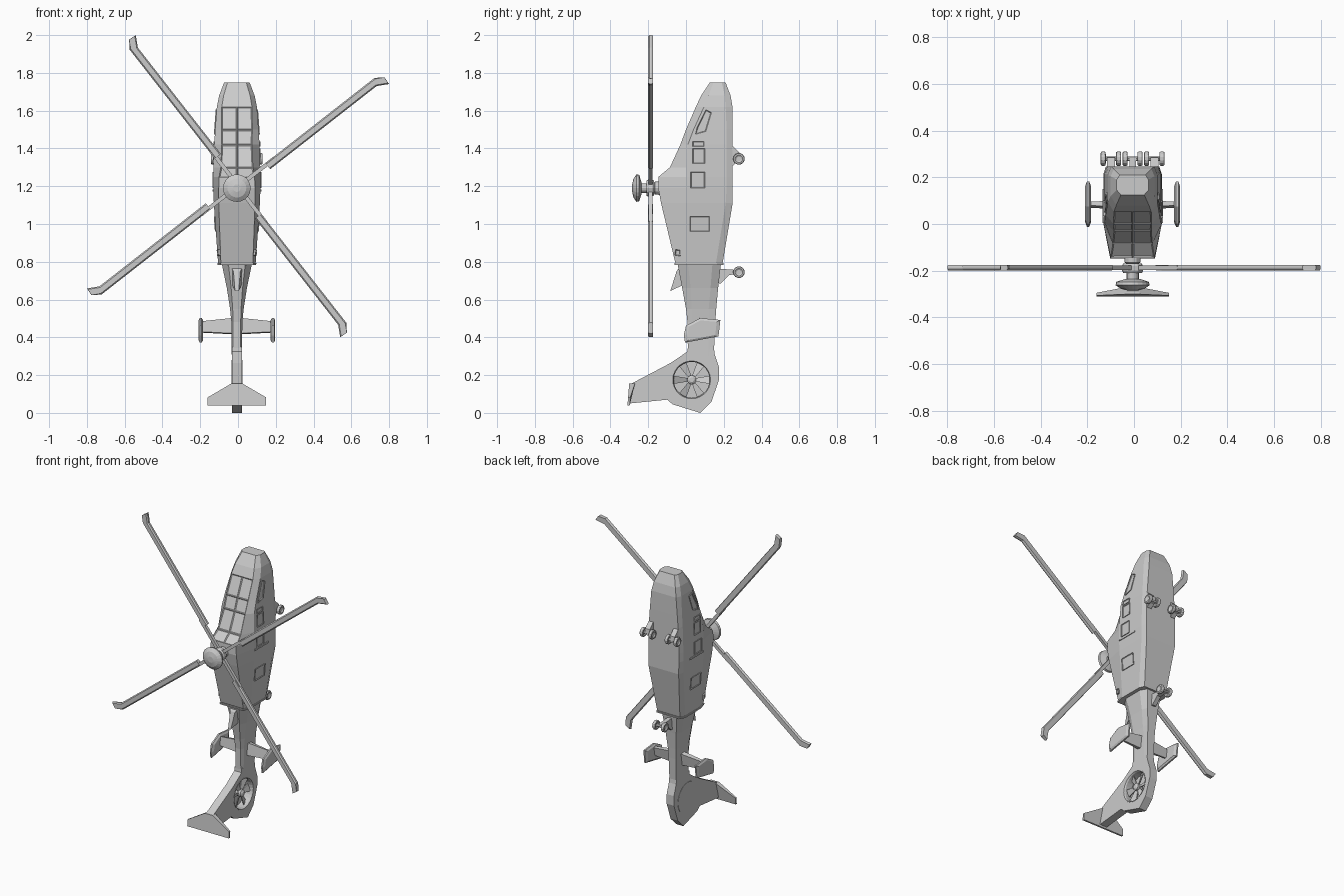
import bpy, bmesh, math
from mathutils import Vector, Matrix

if "Cube" in bpy.data.objects:
    bpy.data.objects.remove(bpy.data.objects["Cube"])

CX = -0.006  # airframe sits slightly left of the origin

def finish(bm, name):
    bmesh.ops.recalc_face_normals(bm, faces=bm.faces[:])
    me = bpy.data.meshes.new(name)
    bm.to_mesh(me)
    bm.free()
    ob = bpy.data.objects.new(name, me)
    bpy.context.collection.objects.link(ob)
    return ob

def rings_mesh(rings):
    """Skin a list of equal rings of points, capped at both ends."""
    bm = bmesh.new()
    vs = [[bm.verts.new(p) for p in r] for r in rings]
    n = len(rings[0])
    for a, b in zip(vs, vs[1:]):
        for i in range(n):
            j = (i + 1) % n
            bm.faces.new((a[i], a[j], b[j], b[i]))
    bm.faces.new(vs[0])
    bm.faces.new(vs[-1])
    bmesh.ops.recalc_face_normals(bm, faces=bm.faces[:])
    return bm

def prism_yz(name, pts, x0, x1):
    return finish(rings_mesh([[(x, y, z) for y, z in pts] for x in (x0, x1)]), name)

def lathe(name, profile, centre, axis, sides=16):
    """Turn (radius, distance) pairs round the x or y axis."""
    rings = []
    for r, d in profile:
        ring = []
        for i in range(sides):
            a = 2 * math.pi * i / sides
            u, v = r * math.cos(a), r * math.sin(a)
            ring.append(Vector((d, u, v) if axis == 'x' else (u, d, v)) + Vector(centre))
        rings.append(ring)
    return finish(rings_mesh(rings), name)

def section(s):
    z, yt, y1, y2, yb, wt, wm, wb = s
    right = [(wt, yt), (wm, y1), (wm, y2), (wb, yb)]
    pts = [(0, yt)] + right + [(-x, y) for x, y in reversed(right)]
    return [(x + CX, y, z) for x, y in pts]

# Fuselage stations: z, top y, crease y, lower crease y, belly y, half widths
HULL = [
    (1.748, .125, .145, .19, .21, .05, .068, .055),
    (1.68, .08, .12, .205, .236, .07, .094, .08),
    (1.62, .052, .095, .21, .246, .08, .106, .092),
    (1.50, 0, .04, .215, .247, .082, .115, .102),
    (1.42, -.03, .01, .215, .247, .08, .12, .108),
    (1.30, -.085, 0, .215, .247, .085, .124, .113),
    (1.25, -.145, 0, .215, .247, .094, .125, .114),
    (1.19, -.147, 0, .215, .247, .096, .125, .114),
    (1.11, -.132, 0, .21, .247, .096, .122, .112),
    (.80, -.058, 0, .16, .195, .085, .1, .085),
    (.785, -.05, .002, .158, .19, .083, .098, .083)]

def half_width(y, z):
    for a, b in zip(HULL, HULL[1:]):
        if b[0] <= z <= a[0]:
            t = (a[0] - z) / (a[0] - b[0])
            s = [p + (q - p) * t for p, q in zip(a, b)]
            pts = [(s[1], s[5]), (s[2], s[6]), (s[3], s[6]), (s[4], s[7])]
            for (ya, wa), (yb, wb) in zip(pts, pts[1:]):
                if ya <= y <= yb:
                    return wa + (wb - wa) * (y - ya) / (yb - ya)
    return .1

# Fuselage with recessed windscreen and roof panels
bm = rings_mesh([section(s) for s in HULL])
bm.normal_update()
screen = []
for f in bm.faces:
    c = f.calc_center_median()
    if f.normal.y < -.3 and abs(c.x - CX) < .06 and 1.25 < c.z < 1.62 and len(f.verts) == 4:
        screen.append(f)
bmesh.ops.inset_individual(bm, faces=screen, thickness=.007, depth=-.005)
finish(bm, "fuselage")

# Seam band at rear of cabin
finish(rings_mesh([section(s) for s in (
    (.793, -.062, 0, .164, .199, .088, .103, .088),
    (.782, -.06, 0, .162, .197, .087, .102, .087))]), "rear_seam")

# Tail boom
finish(rings_mesh([section(s) for s in (
    (.79, -.045, .01, .14, .185, .045, .08, .055),
    (.66, -.02, .025, .13, .17, .03, .053, .04),
    (.55, 0, .03, .12, .16, .022, .036, .03),
    (.48, .008, .03, .12, .155, .02, .029, .027),
    (.30, .01, .03, .12, .147, .02, .027, .025))]), "tail_boom")

# Side windows, door panels and small hatches, both sides
PANELS = {
    "cockpit_window": [(.05, 1.475), (.105, 1.49), (.135, 1.59), (.105, 1.605), (.058, 1.51)],
    "upper_window": [(.035, 1.41), (.095, 1.41), (.095, 1.437), (.035, 1.437)],
    "door_window": [(.035, 1.32), (.1, 1.32), (.1, 1.4), (.035, 1.4)],
    "cabin_window": [(.025, 1.19), (.1, 1.19), (.1, 1.275), (.025, 1.275)],
    "door_rail": [(.005, 1.172), (.15, 1.172), (.15, 1.183), (.005, 1.183)],
    "rear_panel": [(.02, .96), (.125, .96), (.125, 1.04), (.02, 1.04)],
    "vent": [(-.03, .83), (-.06, .835), (-.055, .865), (-.032, .862)]}
for name, pts in PANELS.items():
    out = .01 if name == "vent" else .005
    for side, tag in ((1, "right"), (-1, "left")):
        rings = [[(CX + side * (half_width(y, z) + o), y, z) for y, z in pts] for o in (-.01, out)]
        bm = rings_mesh(rings)
        bm.faces.ensure_lookup_table()
        if name != "door_rail":
            bmesh.ops.inset_individual(bm, faces=[bm.faces[-1]], thickness=.005, depth=-.004)
        finish(bm, f"{name}_{tag}")

# Dorsal wedge behind the cabin
finish(rings_mesh([[(CX + s * w, y, z) for s, w, y, z in ring] for ring in (
    [(-1, .028, -.035, .77), (1, .028, -.035, .77), (1, .026, -.01, .68), (-1, .026, -.01, .68)],
    [(-1, .018, -.05, .75), (1, .018, -.05, .75), (1, .01, -.083, .645), (-1, .01, -.083, .645)])]),
    "dorsal_wedge")

# Tail fin with fan opening
FAN = (CX, .03, .175)
fin = prism_yz("tail_fin", [
    (.01, .35), (.008, .325), (-.08, .265), (-.295, .152), (-.30, .05), (-.1, .07), (-.07, .045),
    (.075, 0), (.135, .06), (.175, .175), (.175, .24), (.152, .31), (.147, .35)], CX - .027, CX + .027)
cutter = lathe("fan_cutter", [(.1, -.1), (.1, .1)], FAN, 'x', 28)
cutter.hide_render = True
mod = fin.modifiers.new("fan_hole", 'BOOLEAN')
mod.operation = 'DIFFERENCE'
mod.solver = 'EXACT'
mod.object = cutter
bpy.context.view_layer.objects.active = fin
bpy.ops.object.modifier_apply(modifier=mod.name)
bpy.data.objects.remove(cutter)

# Fan ring, hub and blades
lathe("fan_ring", [(.1, -.029), (.104, -.029), (.104, .029), (.1, .029), (.095, .02), (.095, -.02),
                   (.1, -.029)], FAN, 'x', 28)
lathe("fan_hub", [(.012, -.026), (.024, -.018), (.024, .018), (.012, .026)], FAN, 'x', 12)
for i in range(6):
    rot = Matrix.Rotation(math.radians(60 * i + 30), 4, 'X')
    blade = [(-.008, .015), (.008, .015), (.022, .098), (-.022, .098)]
    rings = [[Vector(FAN) + rot @ Vector((x + y * .4, y, z)) for y, z in blade] for x in (-.003, .003)]
    finish(rings_mesh(rings), f"fan_blade_{i + 1}")

# Rear stabiliser across the fin tip
outline = [(-.03, .155), (-.155, .082), (-.155, .038), (.155, .038), (.155, .082), (.03, .155)]
finish(rings_mesh([
    [(CX + x, -.31 + (z - .04) * .08, z) for x, z in outline],
    [(CX + x * (1 if abs(x) > .1 else .9), -.275 - abs(x) * .15 + (z - .04) * .08, z)
     for x, z in outline]]), "fin_tip_plane")

# Horizontal stabiliser with end plates
finish(rings_mesh([[(CX + x, y, z) for y, z in sec] for x, sec in (
    (-.19, [(.08, .485), (.095, .48), (.085, .425), (.07, .43)]),
    (0, [(.07, .505), (.105, .5), (.09, .415), (.06, .42)]),
    (.19, [(.08, .485), (.095, .48), (.085, .425), (.07, .43)]))]), "horizontal_stabiliser")
PLATE = [(0, .462), (.075, .502), (.182, .492), (.172, .405), (-.005, .372), (-.012, .41)]
for side, tag in ((1, "right"), (-1, "left")):
    rings = []
    for x, k in ((.178, .8), (.186, 1), (.196, 1), (.203, .8)):
        rings.append([(CX + side * x, .085 + (y - .085) * k, .44 + (z - .44) * k) for y, z in PLATE])
    finish(rings_mesh(rings), f"end_plate_{tag}")

# Landing gear: wheel pairs on axles and struts
def wheel_pair(name, cx, z, spread):
    lathe(name + "_axle", [(.01, -spread), (.01, spread)], (cx, .28, z), 'x', 8)
    for s in (-1, 1):
        lathe(f"{name}_wheel_{'right' if s > 0 else 'left'}",
              [(.012, -.006), (.02, -.011), (.028, -.01), (.031, -.005), (.031, .005), (.028, .01),
               (.02, .011), (.012, .006)], (cx + s * spread, .28, z), 'x', 14)

for side, tag in ((1, "right"), (-1, "left")):
    cx = CX + side * .093
    wheel_pair("main_gear_" + tag, cx, 1.345, .033)
    prism_yz("main_strut_" + tag, [(.2, 1.42), (.25, 1.41), (.285, 1.375), (.29, 1.335), (.27, 1.33),
                                   (.25, 1.31), (.2, 1.3)], cx - .017, cx + .017)
wheel_pair("tail_gear", CX, .745, .032)
prism_yz("tail_strut", [(.15, .765), (.22, .76), (.285, .755), (.285, .737), (.23, .73), (.185, .685),
                        (.15, .69)], CX - .014, CX + .014)

# Rotor mast and domed hub cap
lathe("rotor_mast", [(.036, -.13), (.034, -.165), (.025, -.17), (.025, -.25)], (CX, 0, 1.19), 'y', 12)
hub = lathe("hub_cap", [(.03, -.235), (.07, -.248), (.073, -.262), (.05, -.278), (.02, -.285)],
            (CX, 0, 1.19), 'y', 20)
lathe("rotor_collar", [(.04, -.17), (.045, -.18), (.045, -.2), (.04, -.21)], (CX, 0, 1.19), 'y', 12)

# Four main rotor blades with swept tips
BLADE = [(.19, -.034), (.905, -.034), (.963, -.066), (.966, -.03), (.922, .007), (.19, .007)]
ARM = [(.01, -.013), (.24, -.013), (.24, .008), (.01, .008)]
for i in range(4):
    a = math.radians(38 + 90 * i)
    c, s = math.cos(a), math.sin(a)
    def place(pts, y, k=0):
        return [(c * u - s * (v + (k if v < -.01 else -k)), y, 1.2 + s * u + c * (v + (k if v < -.01 else -k)))
                for u, v in pts]
    finish(rings_mesh([place(BLADE, -.2, .007), place(BLADE, -.192), place(BLADE, -.183),
                       place(BLADE, -.175, .004)]), f"rotor_blade_{i + 1}")
    finish(rings_mesh([place(ARM, -.198), place(ARM, -.178)]), f"rotor_arm_{i + 1}")
